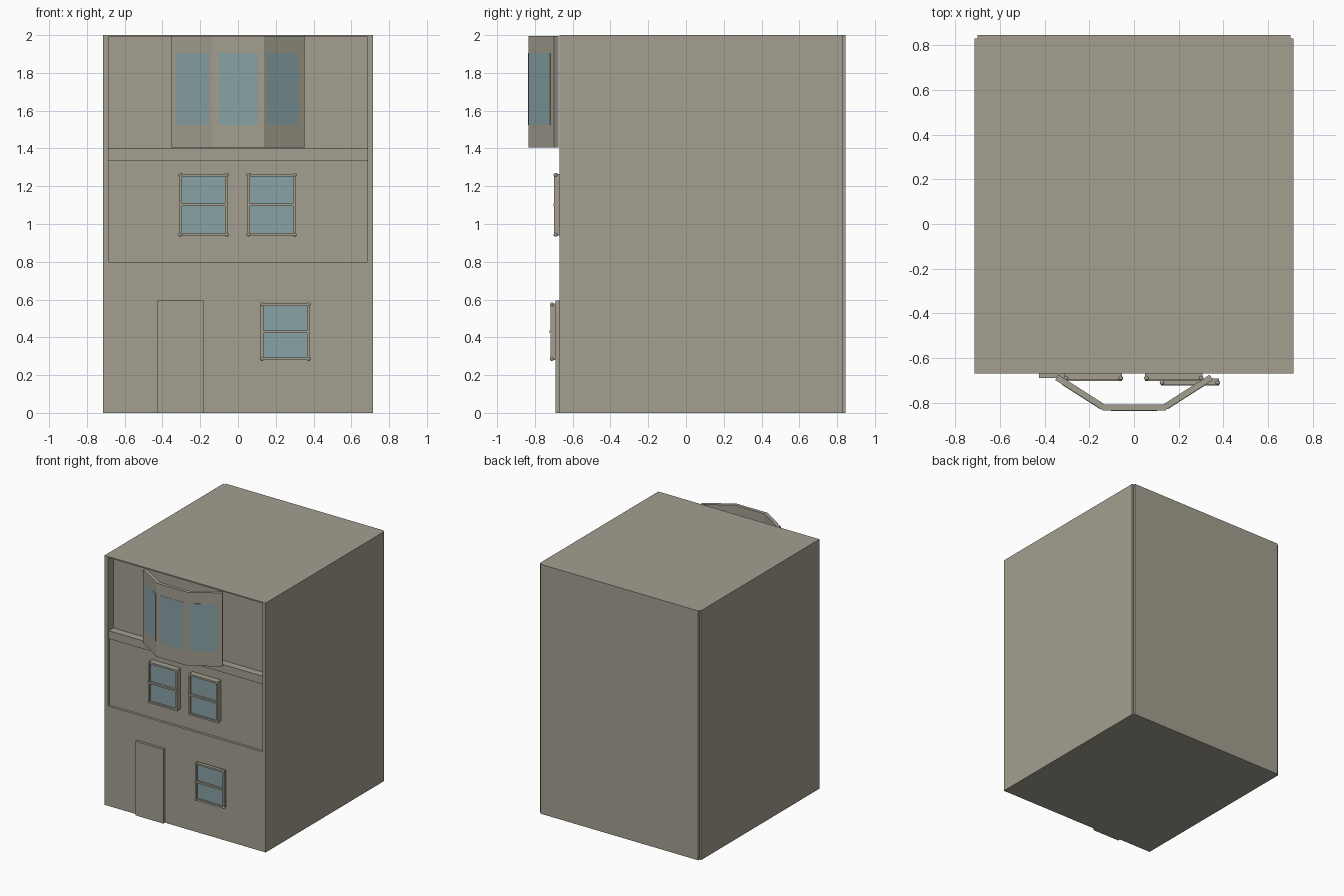
import bpy
import math
from mathutils import Matrix, Vector

old = bpy.data.objects.get("Cube")
if old:
    bpy.data.objects.remove(old, do_unlink=True)


def material(name, rgb):
    m = bpy.data.materials.new(name)
    m.use_nodes = True
    m.diffuse_color = (*rgb, 1)
    m.node_tree.nodes["Principled BSDF"].inputs["Base Color"].default_value = (*rgb, 1)
    return m


STONE = material("warm_grey_stone", (0.37, 0.345, 0.28))
GLASS = material("blue_grey_glass", (0.25, 0.36, 0.38))

BOX_FACES = [(0, 1, 3, 2), (4, 6, 7, 5), (0, 4, 5, 1), (2, 3, 7, 6), (0, 2, 6, 4), (1, 5, 7, 3)]


def add_mesh(name, verts, faces, mat):
    me = bpy.data.meshes.new(name)
    me.from_pydata(verts, [], faces)
    me.materials.append(mat)
    ob = bpy.data.objects.new(name, me)
    bpy.context.collection.objects.link(ob)
    return ob


def box(name, xs, ys, zs, mat=STONE, matrix=None):
    ob = add_mesh(name, [(x, y, z) for x in xs for y in ys for z in zs], BOX_FACES, mat)
    if matrix:
        ob.matrix_world = matrix
    return ob


def ball(name, at, r):
    bpy.ops.mesh.primitive_uv_sphere_add(segments=12, ring_count=8, radius=r, location=at)
    ob = bpy.context.object
    ob.name = name
    ob.data.materials.append(STONE)
    bpy.ops.object.shade_smooth()


# House shell: storeys with stepped recesses in the front
W, INNER, FRONT, BACK = 0.715, 0.685, -0.67, 0.83
box("ground_storey", (-W, W), (FRONT, BACK), (0, 0.8))
box("middle_storey", (-INNER, INNER), (-0.65, BACK), (0.8, 1.336))
box("ledge_band", (-INNER, INNER), (-0.66, BACK), (1.336, 1.4))
box("top_storey", (-INNER, INNER), (-0.6, BACK), (1.4, 1.99))
box("roof", (-W, W), (FRONT, BACK), (1.99, 2))
for side, s in (("left", 1), ("right", -1)):
    box(side + "_side_wall", sorted((s * INNER, s * W)), (FRONT, BACK), (0.8, 1.99))
box("back_wall", (-0.7, 0.7), (BACK, 0.845), (0, 2))

# Front door
box("door", (-0.425, -0.18), (-0.69, FRONT), (0, 0.595))


def sash_window(name, x0, x1, z0, z1, front, back):
    t = 0.014
    mid = (z0 + z1) / 2
    ys = (front, back)
    for x, end in ((x0, "right"), (x1 - t, "left")):
        box(f"{name}_{end}_jamb", (x, x + t), ys, (z0, z1))
    for z, part in ((z0, "sill"), (z1 - t, "head")):
        box(f"{name}_{part}", (x0, x1), ys, (z, z + t))
    box(name + "_middle_rail", (x0, x1), (front - 0.004, back), (mid - t / 2, mid + t / 2))
    box(name + "_pane", (x0 + t, x1 - t), (front + 0.012, back), (z0 + t, z1 - t), GLASS)
    # Corner beads
    for x in (x0 + 0.006, x1 - 0.006):
        for z in (z0 + 0.006, z1 - 0.006):
            ball(name + "_corner_bead", (x, front + 0.008, z), 0.011)


sash_window("middle_right_window", -0.31, -0.054, 0.938, 1.266, -0.698, -0.645)
sash_window("middle_left_window", 0.05, 0.306, 0.938, 1.266, -0.698, -0.645)
sash_window("ground_window", 0.12, 0.38, 0.28, 0.58, -0.718, -0.692)

# Bay window: three upright panels, open at the top
Z = (1.405, 1.995)
PANE_Z = (1.525, 1.905)
box("bay_centre_panel", (-0.138, 0.138), (-0.835, -0.808), Z)
box("bay_centre_pane", (-0.103, 0.103), (-0.837, -0.834), PANE_Z, GLASS)
inner, outer = Vector((0.138, -0.835)), Vector((0.353, -0.698))
length = (outer - inner).length
angle = math.atan2(outer.y - inner.y, outer.x - inner.x)
place = Matrix.Translation((inner.x, inner.y, 0)) @ Matrix.Rotation(angle, 4, "Z")
for side, s in (("left", 1), ("right", -1)):
    panel = box(f"bay_{side}_panel", (0, length), (0, 0.027), Z)
    pane = box(f"bay_{side}_pane", (0.014, length * 0.86), (-0.002, 0.001), PANE_Z, GLASS)
    for ob in (panel, pane):
        ob.data.transform(place)
        if s < 0:
            ob.data.transform(Matrix.Scale(-1, 4, (1, 0, 0)))
            ob.data.flip_normals()
